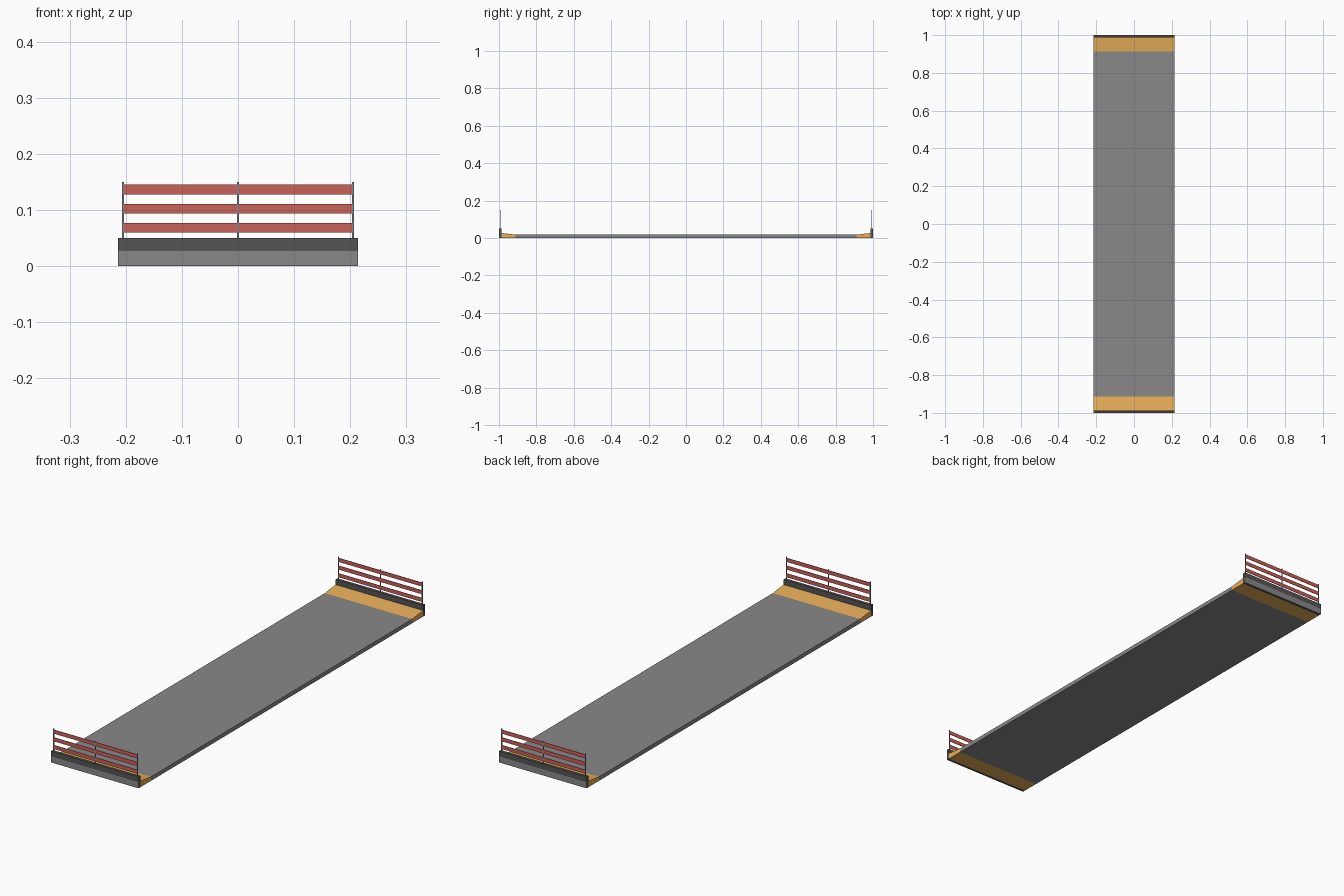
import bpy, bmesh

if "Cube" in bpy.data.objects:
    bpy.data.objects.remove(bpy.data.objects["Cube"])


def material(name, rgb):
    m = bpy.data.materials.new(name)
    m.diffuse_color = (*rgb, 1)
    m.use_nodes = True
    m.node_tree.nodes["Principled BSDF"].inputs["Base Color"].default_value = m.diffuse_color
    return m


ORANGE = material("orange_paint", (0.80, 0.42, 0.10))
DARK = material("dark_barrier", (0.09, 0.09, 0.09))
RED = material("red_rail", (0.60, 0.12, 0.10))
GREY = material("grey_concrete", (0.25, 0.25, 0.25))


def extrude_profile(name, yz, half_width, mat, x=0):
    """Extrude a closed (y, z) profile along x."""
    bm = bmesh.new()
    face = bm.faces.new([bm.verts.new((x - half_width, y, z)) for y, z in yz])
    ext = bmesh.ops.extrude_face_region(bm, geom=[face])
    moved = [v for v in ext["geom"] if isinstance(v, bmesh.types.BMVert)]
    bmesh.ops.translate(bm, verts=moved, vec=(2 * half_width, 0, 0))
    bmesh.ops.recalc_face_normals(bm, faces=bm.faces[:])
    mesh = bpy.data.meshes.new(name)
    bm.to_mesh(mesh)
    bm.free()
    mesh.materials.append(mat)
    ob = bpy.data.objects.new(name, mesh)
    bpy.context.collection.objects.link(ob)
    return ob


def box(name, y0, y1, z0, z1, half_width, mat, x=0):
    return extrude_profile(name, [(y0, z0), (y1, z0), (y1, z1), (y0, z1)], half_width, mat, x)


W = 0.214

# Long flat deck with slim edge strips
box("deck", -0.912, 0.912, 0, 0.018, W - 0.004, GREY)
for side in (-1, 1):
    box("deck_edge", -0.912, 0.912, 0, 0.018, 0.002, GREY, side * (W - 0.002))

for end, s in (("front", -1), ("back", 1)):
    # Ramp rising from the deck to the end wall
    extrude_profile(end + "_ramp", [(s * 0.912, 0), (s * 0.987, 0), (s * 0.987, 0.027),
                                    (s * 0.912, 0.018)], W, ORANGE)
    # End wall with a lighter plate on its outer lower half
    box(end + "_wall", s * 0.987, s * 0.998, 0, 0.05, W, DARK)
    box(end + "_wall_cap", s * 0.998, s * 1.0, 0.027, 0.05, W, DARK)
    box(end + "_wall_plate", s * 0.998, s * 1.0, 0, 0.027, W, GREY)
    # Fence posts and rails
    for x in (-0.205, 0, 0.205):
        box(end + "_post", s * 0.9925, s * 0.9955, 0.05, 0.15, 0.0015, GREY, x)
    for z in (0.060, 0.094, 0.128):
        box(end + "_rail", s * 0.993, s * 0.995, z, z + 0.017, 0.205, RED)
